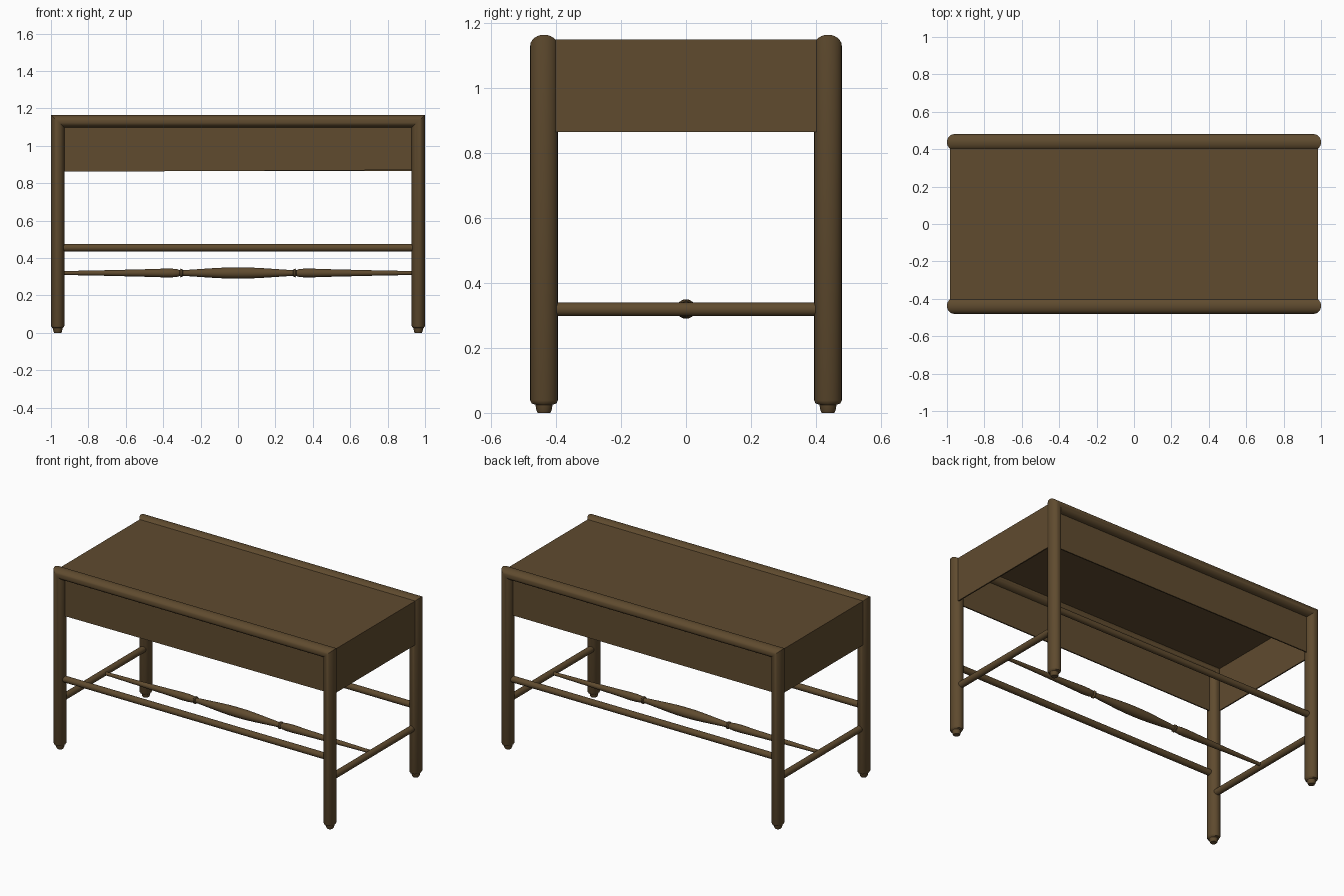
import bpy, bmesh, math

if "Cube" in bpy.data.objects:
    bpy.data.objects.remove(bpy.data.objects["Cube"])

wood = bpy.data.materials.new("brown_wood")
wood.diffuse_color = (0.115, 0.070, 0.028, 1)
wood.use_nodes = True
wood.node_tree.nodes["Principled BSDF"].inputs["Base Color"].default_value = wood.diffuse_color
SIDES = 24


def finish(name, bm, smooth=True):
    bmesh.ops.recalc_face_normals(bm, faces=bm.faces)
    me = bpy.data.meshes.new(name)
    bm.to_mesh(me)
    bm.free()
    me.materials.append(wood)
    ob = bpy.data.objects.new(name, me)
    bpy.context.collection.objects.link(ob)
    if smooth:
        bpy.ops.object.select_all(action='DESELECT')
        ob.select_set(True)
        bpy.context.view_layer.objects.active = ob
        bpy.ops.object.shade_smooth_by_angle(angle=math.radians(35))
    return ob


def loft(name, rings):
    """Skin rings given as (centre, axis vector a, axis vector b)."""
    bm = bmesh.new()
    loops = []
    for c, a, b in rings:
        loop = []
        for i in range(SIDES):
            t = 2 * math.pi * i / SIDES
            loop.append(bm.verts.new([c[k] + a[k] * math.cos(t) + b[k] * math.sin(t)
                                      for k in range(3)]))
        loops.append(loop)
    for p, q in zip(loops, loops[1:]):
        for i in range(SIDES):
            j = (i + 1) % SIDES
            bm.faces.new((p[i], p[j], q[j], q[i]))
    bm.faces.new(loops[0])
    bm.faces.new(loops[-1])
    return finish(name, bm)


def panel(name, lo, hi, sloped=False):
    bm = bmesh.new()
    bmesh.ops.create_cube(bm, size=1)
    for v in bm.verts:
        low = v.co.z < 0
        v.co = [(lo[k] + hi[k]) / 2 + v.co[k] * (hi[k] - lo[k]) for k in range(3)]
        if sloped and low:
            v.co.z += 0.005 * v.co.x
    return finish(name, bm, smooth=False)


# Leg frames: two legs with stepped feet, mitred into a round top rail
RX, RY, RZ = 0.036, 0.0425, 0.0335
LX, LY, TOP = 0.964, 0.4375, 1.1315
foot = [(0, 0.52, 0.46), (0.008, 0.64, 0.55), (0.025, 0.74, 0.62),
        (0.029, 0.86, 0.9), (0.038, 1, 1)]
for side, y in (("front", -LY), ("back", LY)):
    def leg(sx):
        r = [((sx * LX, y, z), (sx * RX * fx, 0, 0), (0, RY * fy, 0)) for z, fx, fy in foot]
        return r + [((sx * LX, y, TOP), (sx * RX, 0, RZ), (0, RY, 0))]
    loft(side + "_leg_frame", leg(-1) + leg(1)[::-1])
    # Long plain stretcher between the legs
    loft(side + "_stretcher", [((x, y, 0.455), (0, 0.02, 0), (0, 0, 0.02))
                               for x in (-0.95, 0.95)])

# Short side stretchers
for side, x in (("left", -0.96), ("right", 0.96)):
    loft(side + "_stretcher", [((x, y, 0.319), (0.02, 0, 0), (0, 0, 0.021))
                               for y in (-0.42, 0.42)])

# Turned centre stretcher, mirrored profile
half = [(0.06, 0.0295), (0.13, 0.026), (0.22, 0.020), (0.295, 0.015), (0.298, 0.022),
        (0.306, 0.023), (0.312, 0.015), (0.322, 0.020), (0.35, 0.023), (0.39, 0.0235),
        (0.5, 0.020), (0.7, 0.015), (0.96, 0.010)]
profile = [(-x, r) for x, r in reversed(half)] + [(0, 0.03)] + half
loft("turned_centre_stretcher", [((x, 0, 0.32), (0, r, 0), (0, 0, r)) for x, r in profile])

# Thin-walled seat box, open underneath, walls running into the leg frames
BX, BY, Z0, Z1, T = 0.984, 0.438, 0.866, 1.15, 0.008
panel("seat_top", (-BX, -BY, Z1 - T), (BX, BY, Z1))
for side, s in (("front", -1), ("back", 1)):
    a, b = sorted((s * BY, s * (BY - T)))
    panel(side + "_apron", (-BX, a, Z0), (BX, b, Z1 - T), sloped=(s < 0))
for side, s in (("left", -1), ("right", 1)):
    a, b = sorted((s * BX, s * (BX - T)))
    panel(side + "_apron", (a, -BY + T, Z0), (b, BY - T, Z1 - T))
